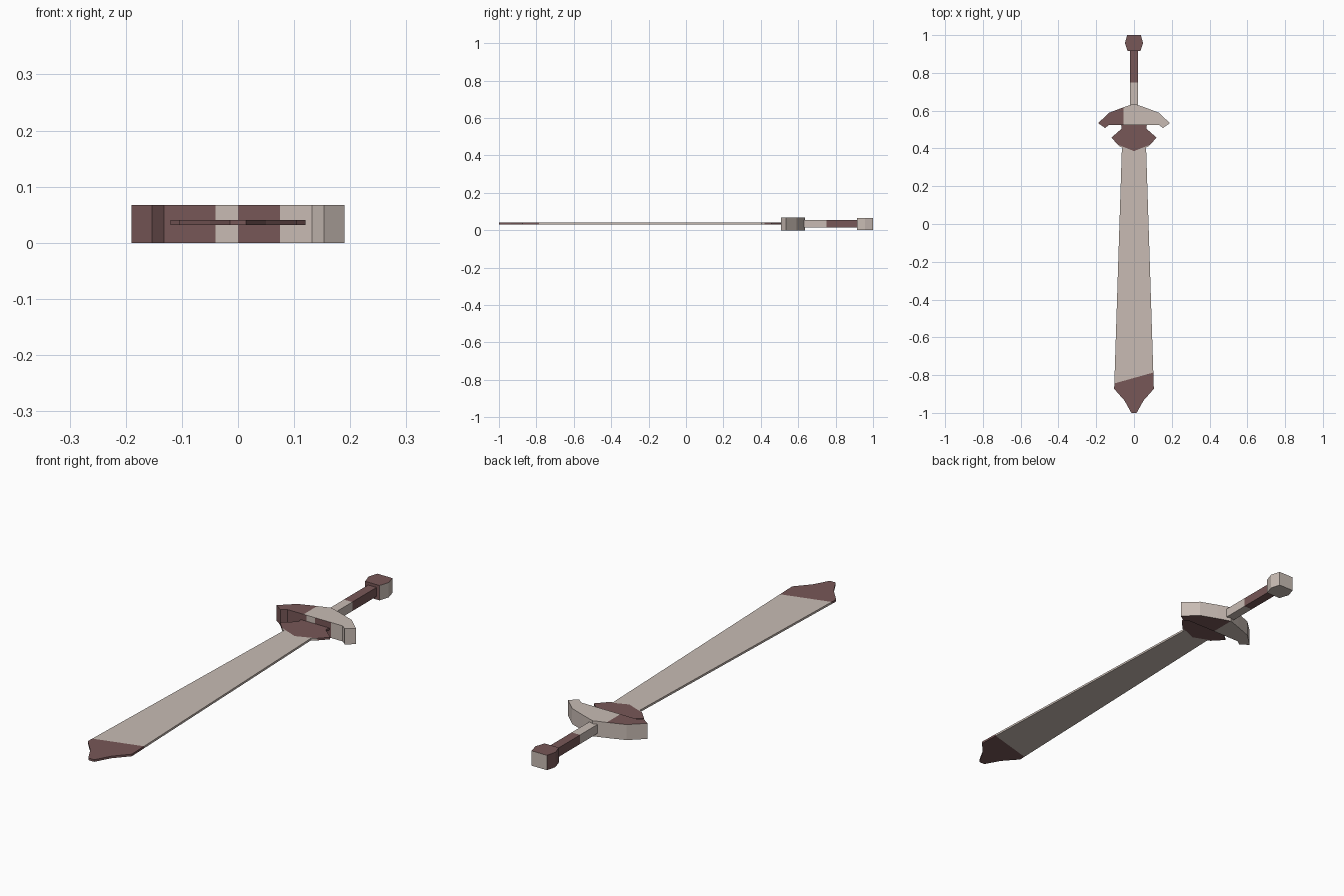
import bpy, bmesh
from mathutils import Vector

if "Cube" in bpy.data.objects:
    bpy.data.objects.remove(bpy.data.objects["Cube"])


def material(name, rgb):
    m = bpy.data.materials.new(name)
    m.diffuse_color = (*rgb, 1)
    m.use_nodes = True
    m.node_tree.nodes["Principled BSDF"].inputs["Base Color"].default_value = m.diffuse_color
    return m


MATS = [material("pale_stone", (0.58, 0.50, 0.455)),
        material("dark_maroon", (0.185, 0.095, 0.095))]


def prism(name, half, z0, z1, cuts, is_dark):
    """Extrude a mirrored half outline, cut along planes, paint faces by rule."""
    pts = half + [(-x, y) for x, y in reversed(half) if x > 1e-6]
    bm = bmesh.new()
    low = [bm.verts.new((x, y, z0)) for x, y in pts]
    base = bm.faces.new(low)
    out = bmesh.ops.extrude_face_region(bm, geom=[base], use_keep_orig=True)
    top = [v for v in out["geom"] if isinstance(v, bmesh.types.BMVert)]
    bmesh.ops.translate(bm, verts=top, vec=(0, 0, z1 - z0))
    bmesh.ops.recalc_face_normals(bm, faces=bm.faces)
    bmesh.ops.triangulate(bm, faces=[f for f in bm.faces if len(f.verts) > 4])
    for co, no in cuts:
        bmesh.ops.bisect_plane(bm, geom=bm.verts[:] + bm.edges[:] + bm.faces[:],
                               dist=1e-5, plane_co=co, plane_no=Vector(no).normalized())
    bmesh.ops.recalc_face_normals(bm, faces=bm.faces)
    bm.normal_update()
    for f in bm.faces:
        f.material_index = int(is_dark(f.calc_center_median(), f.normal))
    me = bpy.data.meshes.new(name)
    bm.to_mesh(me)
    bm.free()
    for m in MATS:
        me.materials.append(m)
    ob = bpy.data.objects.new(name, me)
    bpy.context.collection.objects.link(ob)
    return ob


# Blade with flared base wings; maroon tip and base
prism("blade",
      [(0.07, 0.54), (0.065, 0.505), (0.12, 0.457), (0.077, 0.412), (0.064, 0.405),
       (0.105, -0.873), (0.05, -0.935), (0.014, -1.0)],
      0.032, 0.041,
      [((0, -0.815, 0), (-0.28, 1, 0)),
       ((0, 0.386, 0), (-0.4, 1, 0)),
       ((0, 0.386, 0), (0.4, 1, 0))],
      lambda c, n: c.y < -0.815 + 0.28 * c.x or c.y > 0.386 + 0.4 * abs(c.x))


# Cross guard with patchy colouring
def guard_dark(c, n):
    if n.z > 0.5:
        return c.x < -0.055
    if n.z < -0.5:
        return c.x > 0
    if n.y < -0.1:
        return c.x < -0.04 or 0 < c.x < 0.075
    return False


prism("cross_guard",
      [(0, 0.637), (0.058, 0.617), (0.13, 0.59), (0.19, 0.534), (0.153, 0.508), (0.132, 0.525)],
      0.0, 0.067,
      [((x, 0, 0), (1, 0, 0)) for x in (-0.055, -0.04, 0, 0.075)],
      guard_dark)

# Grip, maroon towards the pommel
prism("grip", [(0.02, 0.93), (0.02, 0.60)], 0.015, 0.054,
      [((0, 0.75, 0), (0, 1, 0))], lambda c, n: c.y > 0.75)

# Six-sided pommel, maroon on top, left and front
prism("pommel", [(0.036, 1.0), (0.048, 0.958), (0.034, 0.915)], 0.002, 0.066, [],
      lambda c, n: n.z > 0.5 or n.x < -0.5 or n.y < -0.9)
